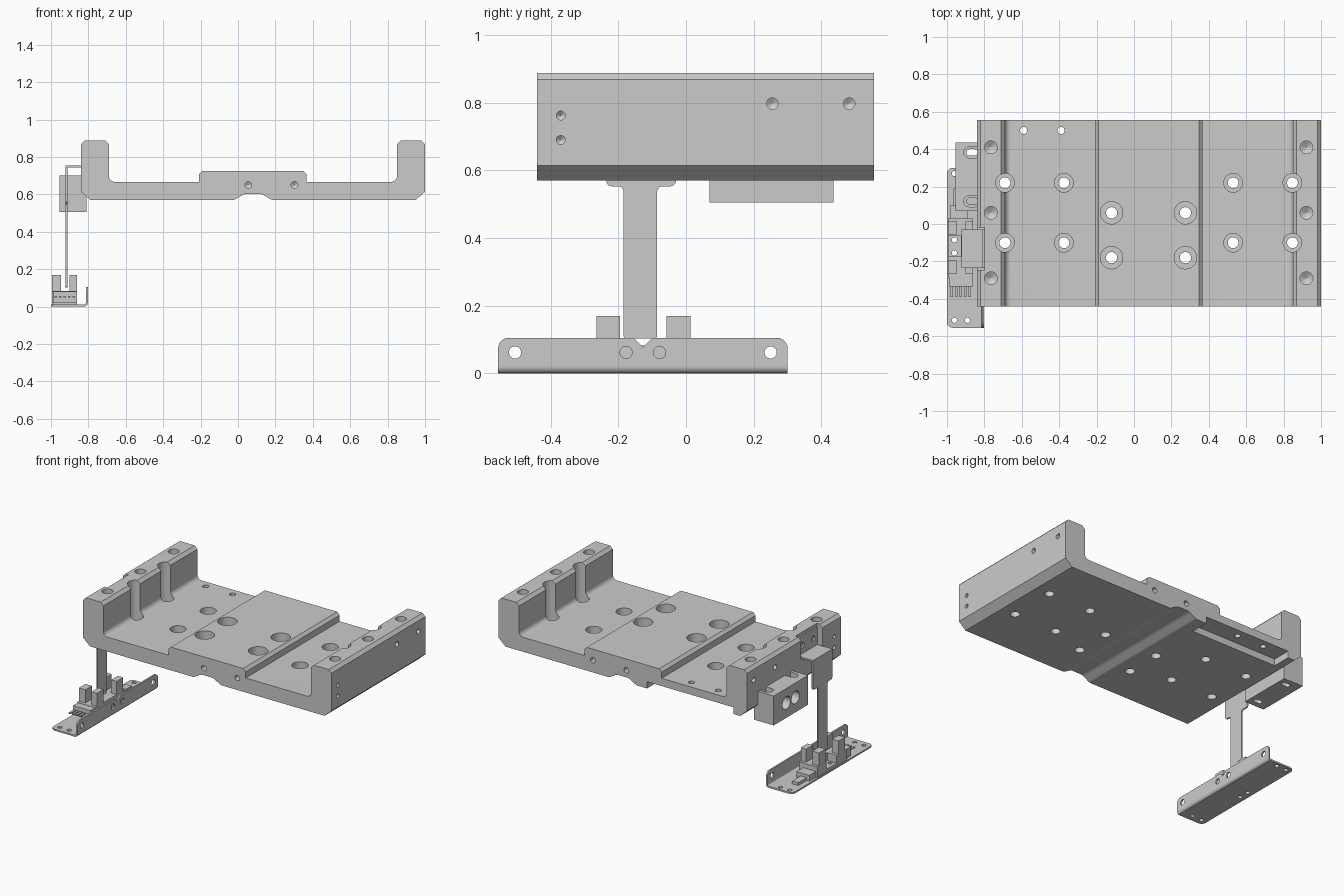
import bpy, bmesh, math
from mathutils import Vector

if "Cube" in bpy.data.objects:
    bpy.data.objects.remove(bpy.data.objects["Cube"])


def rounded(pts, seg=5):
    """Corner points (u, v[, radius]) -> outline with rounded corners."""
    out, n = [], len(pts)
    for i, p in enumerate(pts):
        c = Vector(p[:2])
        r = p[2] if len(p) > 2 else 0
        if not r:
            out.append(c)
            continue
        a = (Vector(pts[i - 1][:2]) - c).normalized()
        b = (Vector(pts[(i + 1) % n][:2]) - c).normalized()
        half = a.angle(b) / 2
        s, e = c + a * r / math.tan(half), c + b * r / math.tan(half)
        o = c + (a + b).normalized() * r / math.sin(half)
        for k in range(seg + 1):
            d = (s - o).normalized().lerp((e - o).normalized(), k / seg)
            out.append(o + d.normalized() * r)
    return out


def finish(bm, name):
    bmesh.ops.recalc_face_normals(bm, faces=bm.faces)
    me = bpy.data.meshes.new(name)
    bm.to_mesh(me)
    bm.free()
    ob = bpy.data.objects.new(name, me)
    bpy.context.collection.objects.link(ob)
    return ob


def extrude(name, pts, axis, lo, hi, bm=None):
    """Extrude an outline along x (y,z), y (x,z) or z (x,y)."""
    own = bm is None
    bm = bmesh.new() if own else bm
    put = {'x': lambda u, v, d: (d, u, v), 'y': lambda u, v, d: (u, d, v),
           'z': lambda u, v, d: (u, v, d)}[axis]
    rings = [[bm.verts.new(put(p[0], p[1], d)) for p in rounded(pts)] for d in (lo, hi)]
    bm.faces.new(rings[0])
    bm.faces.new(rings[1][::-1])
    for i in range(len(rings[0])):
        bm.faces.new((rings[0][i - 1], rings[0][i], rings[1][i], rings[1][i - 1]))
    return finish(bm, name) if own else None


def rect(u0, u1, v0, v1, r=0):
    return [(u0, v0, r), (u1, v0, r), (u1, v1, r), (u0, v1, r)]


def box(name, x0, x1, y0, y1, z0, z1, r=0, bm=None):
    return extrude(name, rect(x0, x1, y0, y1, r), 'z', z0, z1, bm)


def hole(bm, pos, direction, steps, n=28):
    """Stepped round cutter: steps are (radius, distance along direction)."""
    q = Vector((0, 0, 1)).rotation_difference(Vector(direction))
    rings = [[bm.verts.new(Vector(pos) + q @ Vector((r * math.cos(k * math.tau / n),
              r * math.sin(k * math.tau / n), d))) for k in range(n)] for r, d in steps]
    for a, b in zip(rings, rings[1:]):
        for k in range(n):
            bm.faces.new((a[k - 1], a[k], b[k], b[k - 1]))
    bm.faces.new(rings[0])
    bm.faces.new(rings[-1])


def cut(ob, bm):
    cutter = finish(bm, "cutter")
    m = ob.modifiers.new("cut", 'BOOLEAN')
    m.operation, m.solver, m.object = 'DIFFERENCE', 'EXACT', cutter
    dg = bpy.context.evaluated_depsgraph_get()
    me = bpy.data.meshes.new_from_object(ob.evaluated_get(dg))
    ob.modifiers.clear()
    ob.data = me
    bpy.data.objects.remove(cutter)


UP, DOWN = (0, 0, 1), (0, 0, -1)

# carriage plate profile with side walls, raised pad and underside groove
plate = extrude("carriage_plate", [
    (-.84, .615), (-.79, .57), (-.02, .57, .04), (.035, .603, .06), (.125, .603, .06),
    (.18, .57, .04), (.95, .57), (1, .615), (1, .868), (.98, .888), (.87, .888), (.85, .868),
    (.85, .667, .03), (.365, .667), (.365, .708), (.347, .726), (-.19, .726), (-.208, .708),
    (-.208, .667), (-.69, .667, .03), (-.69, .868), (-.71, .888), (-.82, .888), (-.84, .868),
], 'y', -.44, .555)

# rear underside relief and flag pocket in the left wall
bm = bmesh.new()
box("", -.74, -.1, .43, .6, .5, .615, 0, bm)
box("", -.9, -.798, -.245, -.02, .742, .95, 0, bm)
cut(plate, bm)

# all plate holes
bm = bmesh.new()
for x in (-.69, -.375, .53, .847):
    for y in (.22, -.10):
        hole(bm, (x, y, .95), DOWN, [(.05, 0), (.05, .34), (.029, .34), (.029, .45)])
for x in (-.12, .275):
    for y in (.06, -.18):
        hole(bm, (x, y, .95), DOWN, [(.06, 0), (.06, .32), (.03, .32), (.03, .45)])
for x in (-.765, .922):
    for y in (.41, .06, -.29):
        hole(bm, (x, y, .95), DOWN, [(.034, 0), (.034, .16), (.001, .18)])
for x in (-.59, -.39):
    hole(bm, (x, .5, .95), DOWN, [(.019, 0), (.019, .45)])
for x in (.055, .302):
    for y, s in ((-.5, 1), (.615, -1)):
        hole(bm, (x, y, .65), (0, s, 0), [(.018, 0), (.018, .15), (.001, .16)])
for x, s in ((1.05, -1), (-.89, 1)):
    for y, z, r in ((-.37, .69, .013), (-.37, .762, .013), (.255, .797, .017), (.482, .797, .017)):
        hole(bm, (x, y, z), (s, 0, 0), [(r, 0), (r, .09), (.001, .1)])
cut(plate, bm)

# side clamp block with slotted feet and two round openings
block = box("clamp_block", -.955, -.81, .07, .435, .505, .702)
for r, half, z0 in ((.03, .045, .56), (.017, .03, .45)):
    bm = bmesh.new()
    for y in (.383, .122):
        box("", -.865 - half, -.865 + half, y - r, y + r, z0, .8, r * .98, bm)
    cut(block, bm)
bm = bmesh.new()
for y in (.3, .205):
    hole(bm, (-1, y, .605), (1, 0, 0), [(.042, 0), (.042, .13)])
cut(block, bm)

# sensor flag: hanging blade, top flange and screwed tab
extrude("flag_blade", [
    (-.185, .103, .01), (-.085, .103, .01), (-.085, .553, .015), (-.03, .553, .015),
    (-.03, .753), (-.235, .753), (-.235, .553, .015), (-.185, .553, .015)], 'x', -.921, -.911)
tab = extrude("flag_flange", [
    (-.921, .743), (-.8, .743), (-.8, .868), (-.81, .868), (-.81, .753), (-.921, .753)],
    'y', -.235, -.03)
bm = bmesh.new()
for y in (-.19, -.075):
    hole(bm, (-.85, y, .81), (1, 0, 0), [(.018, 0), (.018, .1)])
cut(tab, bm)

# angle bracket: foot and upright with a V notch
foot = extrude("bracket_foot", [(-1, -.555, .03), (-.815, -.555), (-.815, .3), (-1, .3, .03)],
               'z', 0, .011)
extrude("bracket_bend", [(-.83, 0), (-.803, 0, .02), (-.803, .03), (-.814, .03),
                         (-.814, .011, .008), (-.83, .011)], 'y', -.555, .3)
upright = extrude("bracket_upright", [
    (-.555, .02), (.3, .02), (.3, .105, .03), (-.1, .105, .01), (-.127, .078), (-.154, .105, .01),
    (-.555, .105, .03)], 'x', -.814, -.803)
bm = bmesh.new()
for x in (-.96, -.89):
    for y in (-.515, .27):
        hole(bm, (x, y, -.05), UP, [(.014, 0), (.014, .1)])
for y in (-.085, -.155):
    hole(bm, (-.96, y, -.05), UP, [(.014, 0), (.014, .1)])
cut(foot, bm)
bm = bmesh.new()
for y in (-.505, -.177, -.078, .25):
    hole(bm, (-.85, y, .062), (1, 0, 0), [(.018, 0), (.018, .1)])
cut(upright, bm)

# slotted light sensor: body, four posts, mounting ears and pins
body = box("sensor_body", -.995, -.86, -.285, .03, .011, .082)
bm = bmesh.new()
box("", -1.1, -.925, -.175, -.065, .03, .2, 0, bm)
cut(body, bm)
bm = bmesh.new()
for y in (-.085, -.155):
    hole(bm, (-.96, y, -.05), UP, [(.014, 0), (.014, .1)])
cut(body, bm)
for i, y in enumerate((-.265, -.057)):
    box(f"sensor_post_outer_{i}", -.995, -.946, y, y + .07, .08, .17)
    box(f"sensor_post_inner_{i}", -.9, -.86, y, y + .07, .08, .17)
box("sensor_rear_ear", -.985, -.89, .03, .1, .011, .05)
box("sensor_rear_step", -.965, -.92, .1, .19, .011, .03)
box("sensor_connector", -.99, -.86, -.335, -.285, .02, .08)
for i in range(5):
    x = -.975 + i * .024
    box(f"sensor_pin_{i}", x - .007, x + .007, -.39, -.33, .048, .056)

# smooth curved surfaces while keeping edges crisp
for ob in bpy.context.scene.objects:
    ob.select_set(True)
bpy.context.view_layer.objects.active = plate
bpy.ops.object.shade_smooth_by_angle(angle=math.radians(30))
